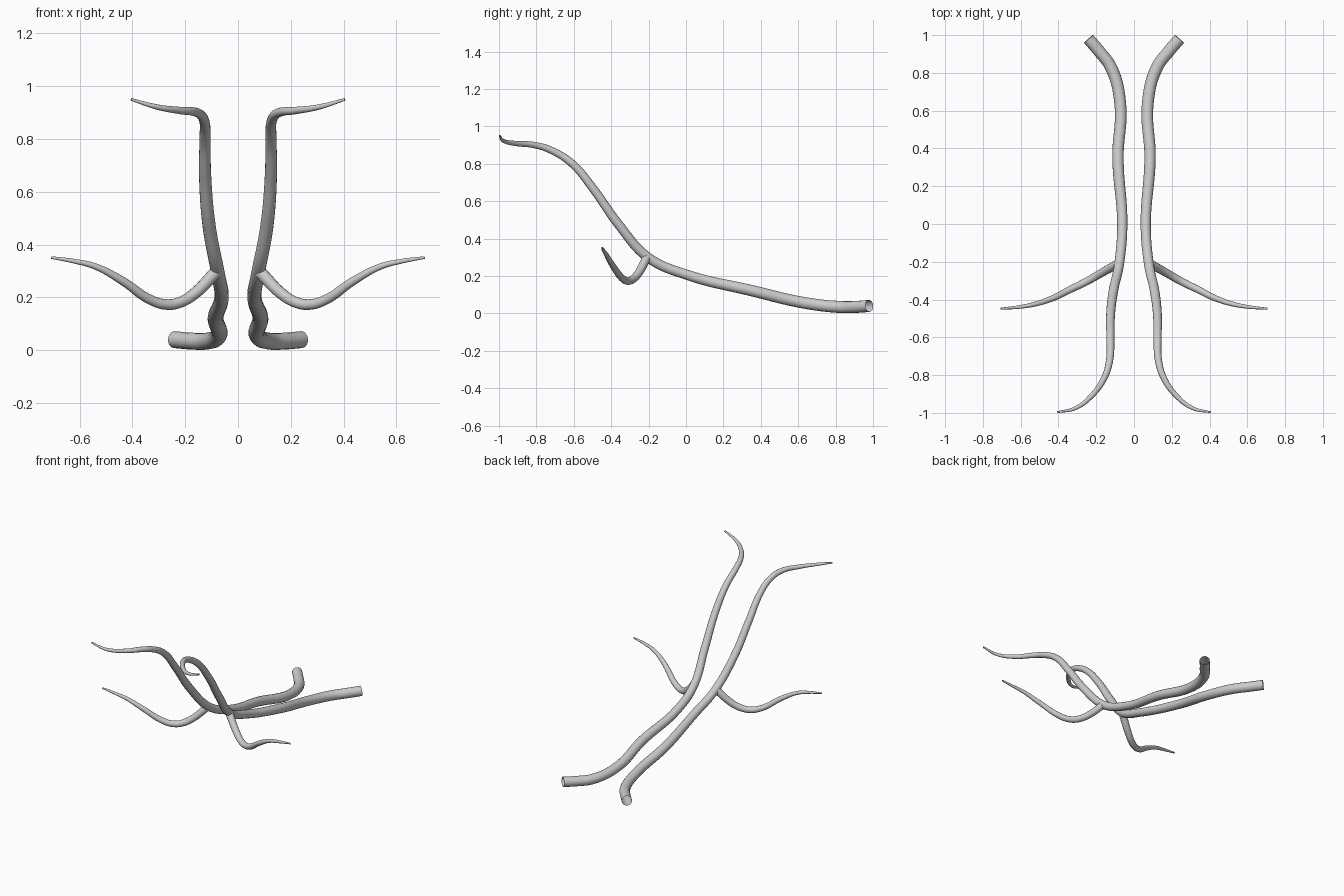
import bpy

cube = bpy.data.objects.get("Cube")
if cube:
    bpy.data.objects.remove(cube, do_unlink=True)

grey = bpy.data.materials.new("light_grey")
grey.use_nodes = True
grey.diffuse_color = (0.6, 0.6, 0.6, 1)
grey.node_tree.nodes["Principled BSDF"].inputs["Base Color"].default_value = (0.6, 0.6, 0.6, 1)


def tube(name, points, side):
    """Smooth tapering open tube through (x, y, z, radius) points."""
    curve = bpy.data.curves.new(name, "CURVE")
    curve.dimensions = "3D"
    curve.bevel_depth = 1.0
    curve.bevel_resolution = 6
    curve.resolution_u = 8
    spline = curve.splines.new("BEZIER")
    spline.bezier_points.add(len(points) - 1)
    for bp, (x, y, z, r) in zip(spline.bezier_points, points):
        bp.co = (x * side, y, z)
        bp.radius = r
        bp.handle_left_type = bp.handle_right_type = "AUTO"
    obj = bpy.data.objects.new(name, curve)
    bpy.context.collection.objects.link(obj)
    bpy.ops.object.select_all(action="DESELECT")
    obj.select_set(True)
    bpy.context.view_layer.objects.active = obj
    bpy.ops.object.convert(target="MESH")
    obj = bpy.context.object
    obj.data.materials.clear()
    obj.data.materials.append(grey)
    bpy.ops.object.shade_smooth_by_angle()


# Long stem, from the thick low back end to the thin raised front tip
stem = [
    (0.241, 0.98, 0.040, 0.032), (0.185, 0.915, 0.035, 0.032),
    (0.122, 0.83, 0.034, 0.032), (0.073, 0.64, 0.055, 0.031),
    (0.085, 0.35, 0.122, 0.030), (0.062, 0.0, 0.208, 0.027),
    (0.077, -0.2, 0.297, 0.026), (0.11, -0.36, 0.475, 0.025),
    (0.125, -0.5, 0.672, 0.023), (0.125, -0.61, 0.802, 0.021),
    (0.129, -0.72, 0.872, 0.019), (0.155, -0.81, 0.900, 0.017),
    (0.22, -0.905, 0.908, 0.014), (0.31, -0.975, 0.922, 0.010),
    (0.405, -0.996, 0.95, 0.005),
]

# Side branch, dipping outward and rising to a thin tip
branch = [
    (0.082, -0.21, 0.298, 0.024), (0.165, -0.255, 0.214, 0.022),
    (0.22, -0.287, 0.181, 0.021), (0.27, -0.314, 0.173, 0.020),
    (0.33, -0.343, 0.19, 0.019), (0.44, -0.397, 0.264, 0.016),
    (0.54, -0.428, 0.317, 0.012), (0.62, -0.441, 0.337, 0.009),
    (0.707, -0.448, 0.351, 0.005),
]

for label, side in (("left", 1), ("right", -1)):
    tube(label + "_stem", stem, side)
    tube(label + "_branch", branch, side)
